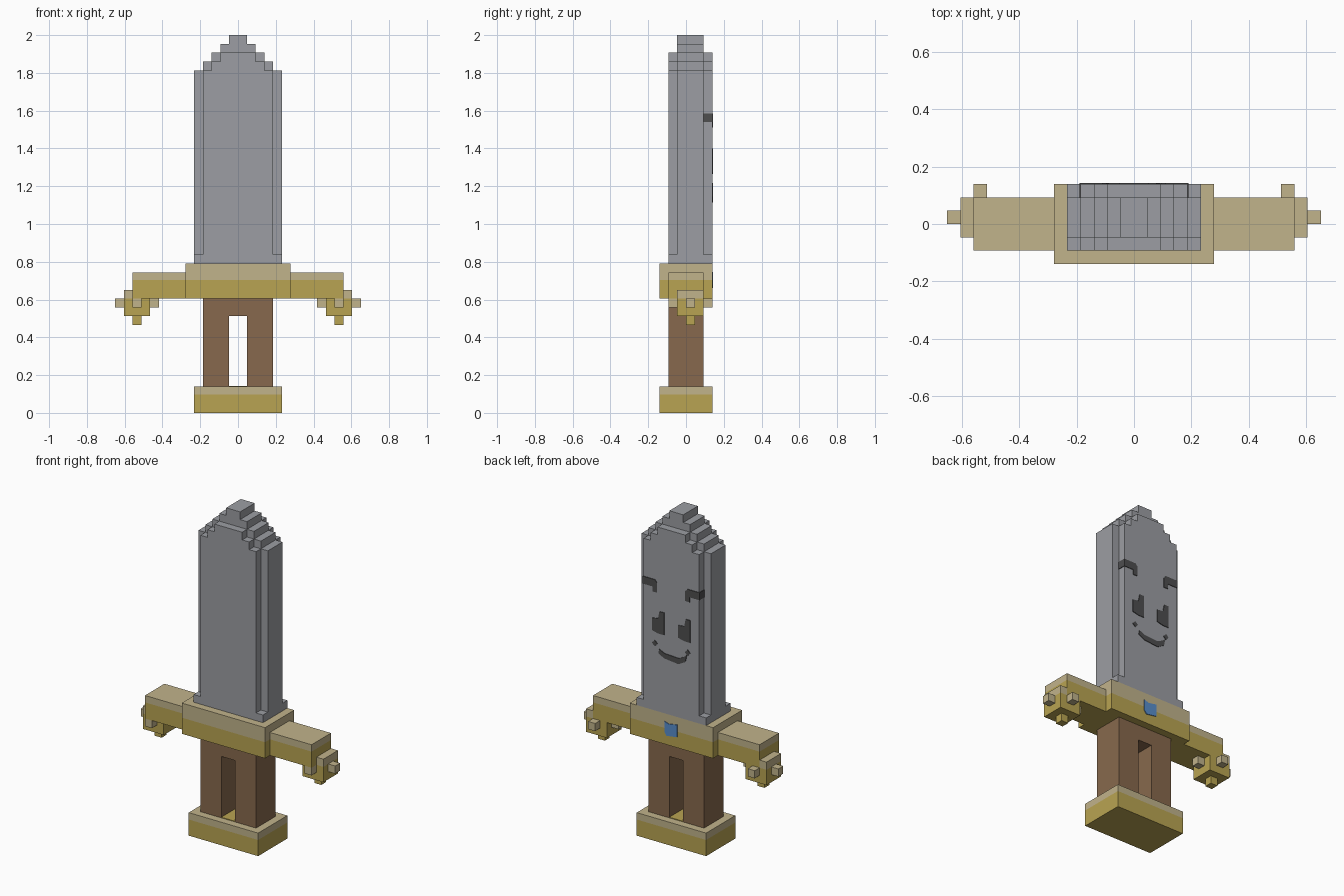
import bpy
import bmesh

if "Cube" in bpy.data.objects:
    bpy.data.objects.remove(bpy.data.objects["Cube"])

U = 2 / 43      # one block of the model's grid
SKIN = 0.004    # thickness of painted plates


def material(name, rgb):
    linear = [((c / 255 + 0.055) / 1.055) ** 2.4 for c in rgb] + [1]
    mat = bpy.data.materials.new(name)
    mat.use_nodes = True
    mat.diffuse_color = linear
    mat.node_tree.nodes["Principled BSDF"].inputs["Base Color"].default_value = linear
    return mat


STEEL = material("steel grey", (156, 158, 163))
GOLD = material("gold", (185, 164, 82))
PALE = material("pale gold", (193, 179, 139))
WOOD = material("brown wood", (135, 105, 77))
INK = material("dark grey paint", (78, 78, 79))
BLUE = material("blue gem", (88, 142, 205))


def prism(name, outline, y0, y1, mat, split=None, upper=PALE):
    """Extrude an (x, z) outline along y; faces above split get the upper colour."""
    bm = bmesh.new()
    face = bm.faces.new([bm.verts.new((x, y0, z)) for x, z in outline])
    new = bmesh.ops.extrude_face_region(bm, geom=[face])["geom"]
    bmesh.ops.translate(bm, vec=(0, y1 - y0, 0),
                        verts=[v for v in new if isinstance(v, bmesh.types.BMVert)])
    if split is not None:
        bmesh.ops.bisect_plane(bm, geom=bm.verts[:] + bm.edges[:] + bm.faces[:],
                               plane_co=(0, 0, split), plane_no=(0, 0, 1))
        for f in bm.faces:
            f.material_index = int(f.calc_center_median().z > split + 0.001)
    bmesh.ops.recalc_face_normals(bm, faces=bm.faces[:])
    mesh = bpy.data.meshes.new(name)
    bm.to_mesh(mesh)
    bm.free()
    mesh.materials.append(mat)
    if split is not None:
        mesh.materials.append(upper)
    obj = bpy.data.objects.new(name, mesh)
    bpy.context.collection.objects.link(obj)
    return obj


def grid_prism(name, outline, y0, y1, mat, split=None):
    return prism(name, [(x * U, z * U) for x, z in outline], y0 * U, y1 * U,
                 mat, None if split is None else split * U)


def rect(x0, x1, z0, z1):
    return [(x0, z0), (x1, z0), (x1, z1), (x0, z1)]


def stepped(base, shoulder, half, tip):
    """Symmetric outline narrowing by one block per step up to the tip width."""
    right = [(half, base)]
    z = shoulder
    for w in range(half, tip - 1, -1):
        right += [(w, z), (w - 1, z)] if w > tip else [(w, z)]
        z += 1
    return right + [(-x, z) for x, z in reversed(right)]


# Pommel and forked grip
grid_prism("pommel", rect(-5, 5, 0, 3), -3, 3, GOLD, 2.1)
grid_prism("grip", [(-4, 3), (-1, 3), (-1, 11), (1, 11), (1, 3), (4, 3),
                    (4, 13), (-4, 13)], -2, 2, WOOD)
prism("grip_gap_floor", rect(-U, U, 3 * U, 3 * U + SKIN), -2 * U, 2 * U, GOLD)

# Guard with mirrored arms, end blocks and studs
grid_prism("guard_centre", rect(-6, 6, 13, 17), -3, 3, GOLD, 15.1)
for side, s in (("left", 1), ("right", -1)):
    def sided(outline):
        return [(s * x, z) for x, z in outline]

    grid_prism(side + "_guard_arm", sided(rect(6, 12, 13, 16)), -2, 2, GOLD, 15.1)
    grid_prism(side + "_guard_end", sided([(10, 11), (13, 11), (13, 14), (12, 14),
                                           (12, 13), (10, 13)]), -1, 2, GOLD, 13)
    for where, x, y, z, mat in (("outer", 13, 0, 12, PALE), ("inner", 9, 0, 12, PALE),
                                ("front", 11, -2, 12, PALE), ("back", 11, 2, 12, PALE),
                                ("lower", 11, 0, 10, GOLD)):
        grid_prism(f"{side}_{where}_stud", sided(rect(x, x + 1, z, z + 1)),
                   y, y + 1, mat)

# Blade: collar, core and a raised layer on each face
grid_prism("blade_collar", rect(-5, 5, 17, 18), -2, 3, STEEL)
grid_prism("blade_core", stepped(18, 39, 5, 1), -1, 2, STEEL)
grid_prism("blade_front_layer", stepped(18, 39, 4, 2), -2, -1, STEEL)
grid_prism("blade_back_layer", stepped(18, 39, 4, 2), 2, 3, STEEL)


# Painted face on the back of the blade
def paint(name, outline, mat=INK):
    prism(name, outline, 3 * U, 3 * U + SKIN, mat)


EDGE = 4 * U
for side, s in (("left", 1), ("right", -1)):
    brow = [(EDGE, 1.54), (EDGE, 1.585), (0.11, 1.585), (0.095, 1.57),
            (0.095, 1.51), (0.125, 1.51), (0.125, 1.54)]
    paint(side + "_brow", [(s * x, z) for x, z in brow])
    prism(side + "_brow_wrap", rect(s * EDGE, s * (EDGE + SKIN), 1.54, 1.585),
          2 * U, 3 * U + SKIN, INK)
    # Both eyes are taller on the same side
    c = s * 0.088
    paint(side + "_eye", [(c + 0.04, 1.275), (c + 0.04, 1.35), (c, 1.355),
                          (c - 0.01, 1.4), (c - 0.04, 1.4), (c - 0.04, 1.265),
                          (c, 1.265)])
    d = s * 0.11
    paint(side + "_mouth_dot", [(d - 0.018, 1.2), (d, 1.182), (d + 0.018, 1.2),
                                (d, 1.218)])
paint("mouth", [(0.085, 1.145), (0.045, 1.125), (-0.05, 1.115), (-0.095, 1.14),
                (-0.105, 1.185), (-0.08, 1.165), (-0.05, 1.15), (0.045, 1.155),
                (0.08, 1.172)])

# Gem on the back of the guard
paint("gem", [(-0.04, 0.67), (0.03, 0.66), (0.045, 0.68), (0.045, 0.745),
              (0.015, 0.735), (-0.04, 0.745)], BLUE)
